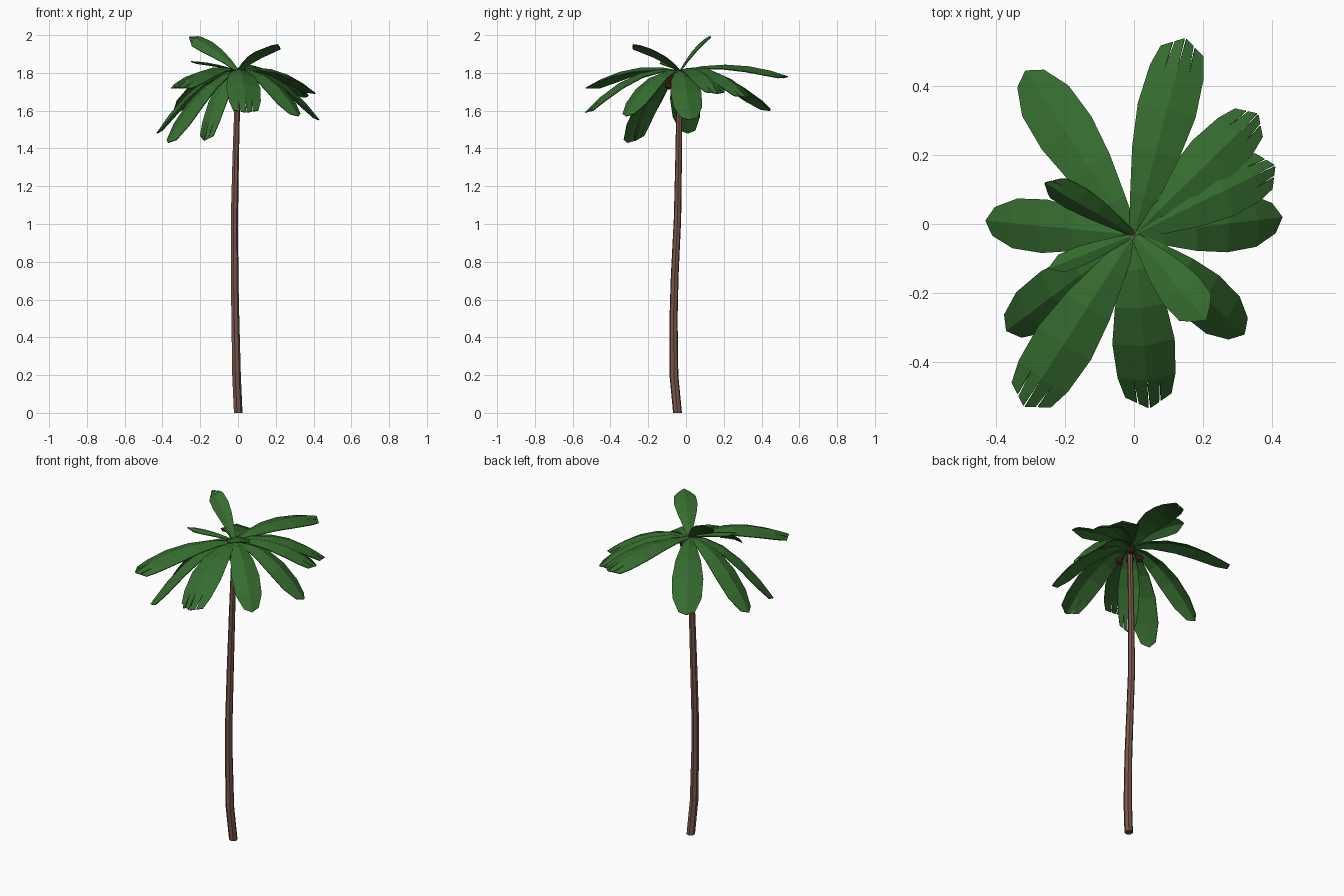
import bpy, bmesh, math
from mathutils import Vector, Matrix

if "Cube" in bpy.data.objects:
    bpy.data.objects.remove(bpy.data.objects["Cube"])


def material(name, rgb):
    m = bpy.data.materials.new(name)
    m.diffuse_color = (*rgb, 1)
    m.use_nodes = True
    m.node_tree.nodes["Principled BSDF"].inputs["Base Color"].default_value = m.diffuse_color
    return m


BARK = material("bark brown", (0.19, 0.095, 0.07))
LEAF = material("leaf green", (0.036, 0.15, 0.028))
NUT = material("coconut dark red", (0.075, 0.016, 0.016))


def finish(name, bm, mat):
    me = bpy.data.meshes.new(name)
    bm.normal_update()
    bm.to_mesh(me)
    bm.free()
    me.materials.append(mat)
    ob = bpy.data.objects.new(name, me)
    bpy.context.collection.objects.link(ob)
    return ob


# Trunk: seven-sided rings lofted along a gently bent path (x, y, z, radius)
path = [(0.0, -0.045, 0.0, 0.024), (-0.009, -0.064, 0.2, 0.024),
        (-0.015, -0.066, 0.5, 0.022), (-0.019, -0.060, 0.72, 0.021),
        (-0.020, -0.045, 1.03, 0.020), (-0.013, -0.039, 1.35, 0.018),
        (-0.005, -0.036, 1.62, 0.016), (0.0, -0.034, 1.815, 0.015)]
SIDES = 7
bm = bmesh.new()
rings = []
for x, y, z, r in path:
    rings.append([bm.verts.new((x + r * math.cos(a), y + r * math.sin(a), z))
                  for a in (2 * math.pi * k / SIDES for k in range(SIDES))])
for a, b in zip(rings, rings[1:]):
    for k in range(SIDES):
        n = (k + 1) % SIDES
        bm.faces.new((a[k], a[n], b[n], b[k]))
bm.faces.new(rings[0][::-1])
bm.faces.new(rings[-1])
finish("trunk", bm, BARK)

# Fronds: folded leaf blades arching out from the crown
CROWN = Vector((0.0, -0.032, 1.81))
PROFILE = [(0.0, 0.014), (0.2, 0.042), (0.42, 0.070), (0.64, 0.086),
           (0.84, 0.080), (1.0, 0.046)]
COLS = (-1, -0.45, 0, 0.45, 1)


def frond(name, tip, lift, width=1.0, roll=0, torn=False):
    tip = Vector(tip)
    d = tip - CROWN
    side = Vector((d.y, -d.x, 0)).normalized()
    bm = bmesh.new()

    def point(row, c):
        t, w = PROFILE[row]
        p = CROWN + d * t + Vector((0, 0, 4 * lift * t * (1 - t)))
        tangent = (d + Vector((0, 0, 4 * lift * (1 - 2 * t)))).normalized()
        up = side.cross(tangent)
        spin = Matrix.Rotation(math.radians(roll), 3, tangent)
        w *= width
        p = p + spin @ (side * c * w - up * abs(c) * w * 0.3)
        if row == len(PROFILE) - 1:           # rounded tip
            p -= tangent * 0.025 * abs(c)
        return bm.verts.new(p)

    last = len(PROFILE) - 1
    grid = [[point(i, c) for c in COLS] for i in range(last)]
    ends = [point(last, c) for c in COLS]
    for j in range(len(COLS) - 1):
        for i in range(last - 1):
            bm.faces.new((grid[i][j], grid[i + 1][j],
                          grid[i + 1][j + 1], grid[i][j + 1]))
        a, b = ends[j], ends[j + 1]
        if torn:                              # split tip strips with gaps
            mid, half = (COLS[j] + COLS[j + 1]) / 2, (COLS[j + 1] - COLS[j]) * 0.42
            a, b = point(last, (mid - half) * 1.45), point(last, (mid + half) * 1.45)
        bm.faces.new((grid[-1][j], a, b, grid[-1][j + 1]))
    bmesh.ops.delete(bm, geom=[v for v in bm.verts if not v.link_faces],
                     context='VERTS')
    for f in bm.faces:
        if f.normal.z < 0:
            f.normal_flip()
    bmesh.ops.recalc_face_normals(bm, faces=bm.faces)
    ob = finish(name, bm, LEAF)
    thick = ob.modifiers.new("thickness", 'SOLIDIFY')
    thick.thickness = 0.005
    thick.offset = 0


# name, tip, arch height, width scale, roll, torn tip
for spec in [
    ("frond_back_left", (-0.315, 0.445, 1.60), 0.07, 1.0),
    ("frond_left_upright", (-0.26, 0.12, 1.99), 0.025, 0.55, -35, True),
    ("frond_left_narrow", (-0.25, -0.13, 1.86), 0.01, 0.33),
    ("frond_left", (-0.43, 0.01, 1.48), 0.085, 0.9),
    ("frond_left_low", (-0.37, -0.31, 1.43), 0.09, 0.9),
    ("frond_front_left_hidden", (-0.18, -0.27, 1.44), 0.09, 0.7, 0, True),
    ("frond_front_left", (-0.32, -0.53, 1.72), 0.055, 1.05, 0, True),
    ("frond_front", (0.045, -0.535, 1.59), 0.08, 1.05, 0, True),
    ("frond_front_right", (0.32, -0.32, 1.57), 0.08, 0.9),
    ("frond_front_right_upright", (0.21, -0.28, 1.95), 0.03, 0.75),
    ("frond_right", (0.43, 0.02, 1.55), 0.08, 0.95),
    ("frond_right_torn", (0.41, 0.17, 1.69), 0.06, 0.9, 0, True),
    ("frond_back_right", (0.36, 0.32, 1.67), 0.07, 0.9, 0, True),
    ("frond_back", (0.15, 0.54, 1.78), 0.045, 1.0, 0, True),
]:
    frond(*spec)

# Coconuts hanging under the crown
for i, p in enumerate([(0.03, -0.09, 1.735), (0.018, -0.005, 1.77),
                       (-0.04, 0.0, 1.735), (-0.035, -0.075, 1.76)]):
    bm = bmesh.new()
    bmesh.ops.create_icosphere(bm, subdivisions=1, radius=0.025,
                               matrix=Matrix.Translation(p))
    finish(f"coconut_{i + 1}", bm, NUT)
